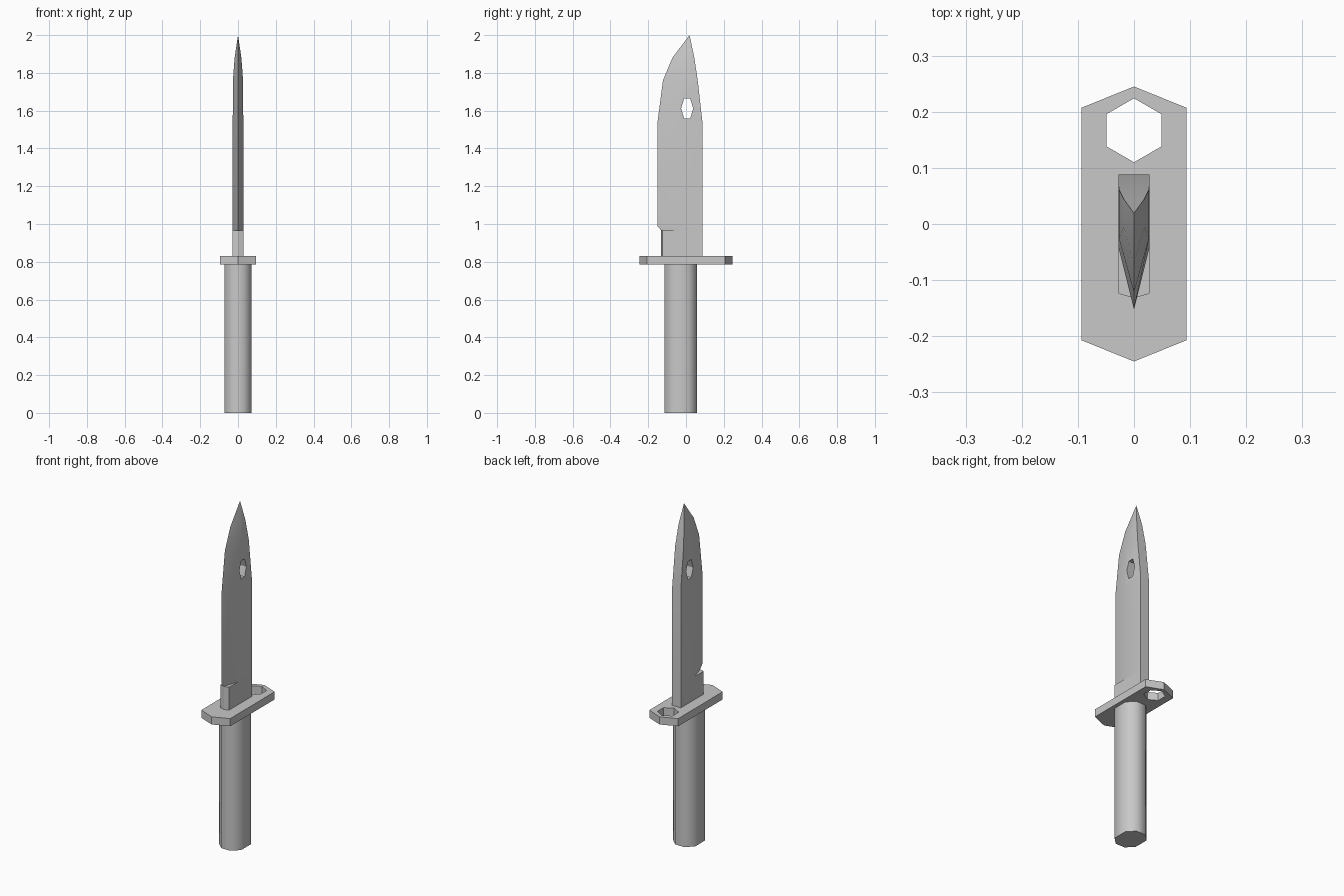
import bpy, bmesh, math
from mathutils import Matrix

cube = bpy.data.objects.get("Cube")
if cube:
    bpy.data.objects.remove(cube, do_unlink=True)

steel = bpy.data.materials.new("grey_steel")
steel.use_nodes = True
grey = (0.58, 0.58, 0.58, 1)
steel.diffuse_color = grey
steel.node_tree.nodes["Principled BSDF"].inputs["Base Color"].default_value = grey


def loft(name, rings):
    """Closed solid through rings of equal point count."""
    bm = bmesh.new()
    loops = [[bm.verts.new(p) for p in ring] for ring in rings]
    for a, b in zip(loops, loops[1:]):
        for i in range(len(a)):
            j = (i + 1) % len(a)
            bm.faces.new((a[i], a[j], b[j], b[i]))
    bm.faces.new(loops[0][::-1])
    bm.faces.new(loops[-1])
    bmesh.ops.remove_doubles(bm, verts=bm.verts[:], dist=0.0005)
    bmesh.ops.recalc_face_normals(bm, faces=bm.faces[:])
    mesh = bpy.data.meshes.new(name)
    bm.to_mesh(mesh)
    bm.free()
    mesh.materials.append(steel)
    obj = bpy.data.objects.new(name, mesh)
    bpy.context.collection.objects.link(obj)
    return obj


def prism(name, outline, low, high):
    return loft(name, [[(x, y, z) for x, y in outline] for z in (low, high)])


def activate(obj):
    bpy.ops.object.select_all(action='DESELECT')
    obj.select_set(True)
    bpy.context.view_layer.objects.active = obj


def cut(obj, cutter):
    mod = obj.modifiers.new("hole", 'BOOLEAN')
    mod.operation = 'DIFFERENCE'
    mod.solver = 'EXACT'
    mod.object = cutter
    activate(obj)
    bpy.ops.object.modifier_apply(modifier=mod.name)
    bpy.data.objects.remove(cutter, do_unlink=True)


def smooth(obj, degrees):
    activate(obj)
    bpy.ops.object.shade_smooth_by_angle(angle=math.radians(degrees))


def mirrored(half):
    """Complete an outline given on +x, ordered front to back."""
    return half + [(-x, y) for x, y in reversed(half) if x > 0]


# Handle: chamfered eight-sided grip
mid = -0.028
grip = [(0.03, mid - 0.086), (0.072, mid - 0.045), (0.072, mid + 0.045), (0.03, mid + 0.086)]
smooth(prism("handle", mirrored(grip), 0, 0.785), 60)

# Guard: pointed plate with a hexagonal ring hole
guard = prism("guard", mirrored([(0, -0.245), (0.094, -0.207), (0.094, 0.207), (0, 0.245)]),
              0.785, 0.83)
hexagon = [(0.057 * math.sin(i * math.pi / 3), 0.167 + 0.057 * math.cos(i * math.pi / 3))
           for i in range(6)]
cut(guard, prism("guard_cutter", hexagon, 0.7, 0.9))

# Blade root: thick block between guard and blade
prism("blade_root", mirrored([(0, -0.132), (0.028, -0.124), (0.028, 0.088), (0, 0.088)]),
      0.83, 0.965)

# Blade sections: height, cutting edge, bevel start, spine, half thickness
sections = [
    (0.965, -0.130, -0.04, 0.088, 0.028),
    (0.99, -0.152, -0.04, 0.088, 0.028),
    (1.53, -0.152, -0.04, 0.088, 0.028),
    (1.76, -0.122, -0.025, 0.062, 0.027),
    (1.88, -0.072, -0.005, 0.044, 0.018),
    (2.0, 0.019, 0.019, 0.019, 0),
]
rings = [[(0, e, z), (w, b, z), (w, s, z), (-w, s, z), (-w, b, z)]
         for z, e, b, s, w in sections]
# The tip closes to a single point, so its cap is welded away
blade = loft("blade", rings[:-1])
bm = bmesh.new()
bm.from_mesh(blade.data)
cap = max(bm.faces, key=lambda f: f.calc_center_median().z)
apex = bmesh.ops.poke(bm, faces=[cap])["verts"][0]
apex.co = rings[-1][0]
bmesh.ops.recalc_face_normals(bm, faces=bm.faces[:])
bm.to_mesh(blade.data)
bm.free()

# Slot through the blade: tall hexagon running sideways
slot = prism("slot_cutter", [(math.cos(i * math.pi / 3), math.sin(i * math.pi / 3))
                             for i in range(6)], -0.1, 0.1)
slot.data.transform(Matrix.Translation((0, 0.006, 1.612)) @
                    Matrix(((0, 0, 1, 0), (0.032, 0, 0, 0), (0, 0.061, 0, 0), (0, 0, 0, 1))))
cut(blade, slot)
smooth(blade, 30)
